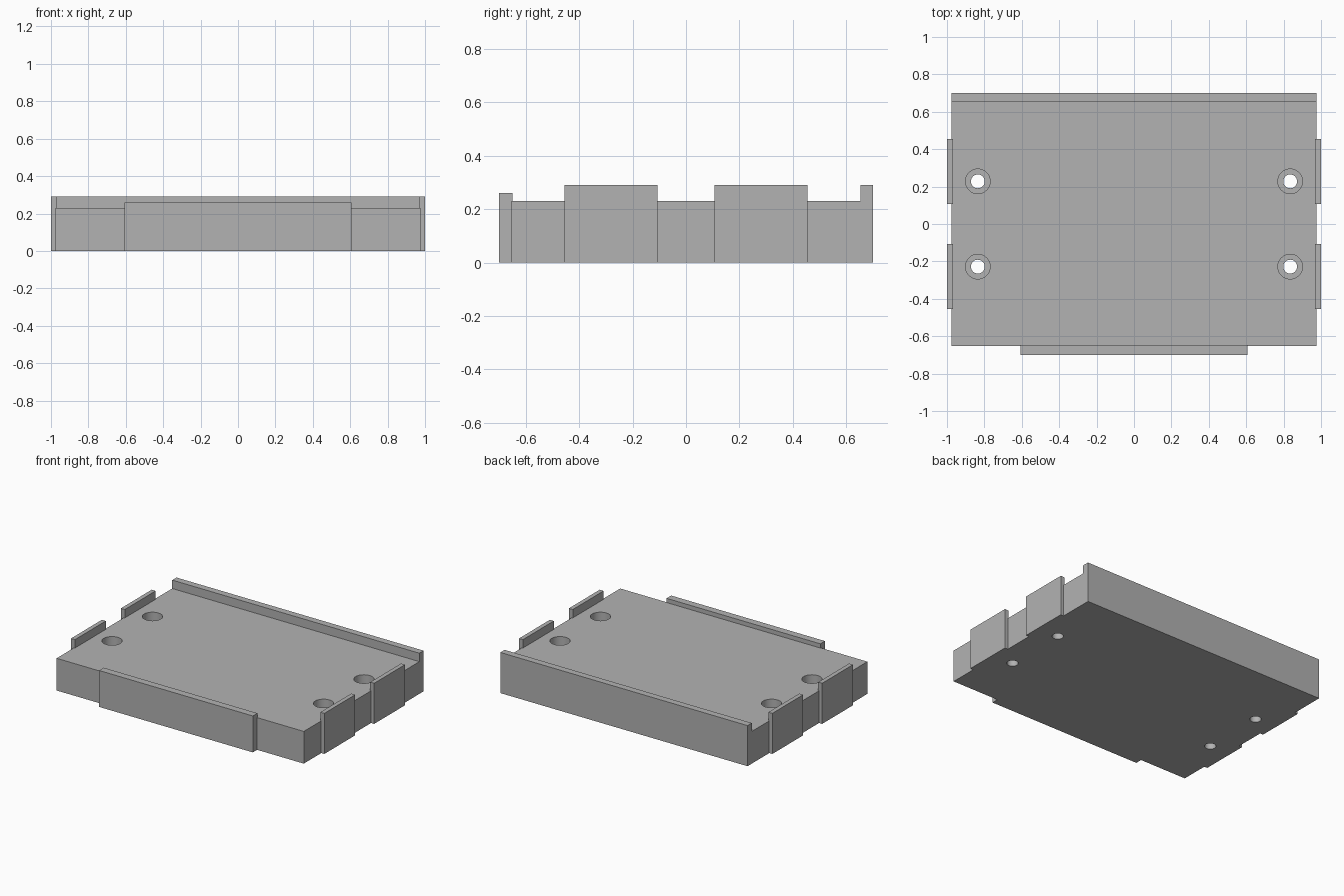
import bpy
import bmesh
import math
from mathutils import Matrix, Vector

cube = bpy.data.objects.get("Cube")
if cube:
    bpy.data.objects.remove(cube, do_unlink=True)

grey = bpy.data.materials.new("plain grey")
grey.use_nodes = True
shade = (0.448, 0.448, 0.448, 1)
grey.diffuse_color = shade
grey.node_tree.nodes["Principled BSDF"].inputs["Base Color"].default_value = shade


def finish(name, bm):
    bmesh.ops.recalc_face_normals(bm, faces=bm.faces)
    mesh = bpy.data.meshes.new(name)
    bm.to_mesh(mesh)
    bm.free()
    mesh.materials.append(grey)
    obj = bpy.data.objects.new(name, mesh)
    bpy.context.collection.objects.link(obj)
    return obj


def box(name, low, high):
    low, high = Vector(low), Vector(high)
    bm = bmesh.new()
    bmesh.ops.create_cube(bm, size=1, matrix=Matrix.Translation((low + high) / 2)
                          @ Matrix.Diagonal((*(high - low), 1)))
    return finish(name, bm)


def extruded_along_x(name, profile, half_width):
    bm = bmesh.new()
    face = bm.faces.new([bm.verts.new((-half_width, y, z)) for y, z in profile])
    new = bmesh.ops.extrude_face_region(bm, geom=[face])["geom"]
    bmesh.ops.translate(bm, vec=(2 * half_width, 0, 0),
                        verts=[v for v in new if isinstance(v, bmesh.types.BMVert)])
    return finish(name, bm)


def lathe(name, profile, x, y, steps=32):
    bm = bmesh.new()
    verts = [bm.verts.new((x + r, y, z)) for r, z in profile]
    edges = [bm.edges.new(pair) for pair in zip(verts, verts[1:])]
    bmesh.ops.spin(bm, geom=verts + edges, cent=(x, y, 0), axis=(0, 0, 1),
                   angle=math.tau, steps=steps)
    bmesh.ops.remove_doubles(bm, verts=bm.verts, dist=0.0001)
    return finish(name, bm)


# Base plate with the raised back lip in one profile
plate = extruded_along_x("base_plate", [(-0.652, 0), (0.7, 0), (0.7, 0.29),
                                        (0.652, 0.29), (0.652, 0.23), (-0.652, 0.23)], 0.976)

# Four counterbored screw holes
bore = [(0, -0.1), (0.037, -0.1), (0.037, 0.1), (0.066, 0.1), (0.066, 0.4), (0, 0.4)]
bpy.context.view_layer.objects.active = plate
for x in (-0.835, 0.835):
    for y in (-0.228, 0.228):
        cutter = lathe("hole_cutter", bore, x, y)
        cutter.hide_render = True
        cut = plate.modifiers.new("screw_hole", 'BOOLEAN')
        cut.operation = 'DIFFERENCE'
        cut.solver = 'EXACT'
        cut.object = cutter
        bpy.ops.object.modifier_apply(modifier=cut.name)
        bpy.data.objects.remove(cutter, do_unlink=True)

# Smooth the hole walls only
bpy.ops.object.select_all(action='DESELECT')
plate.select_set(True)
bpy.ops.object.shade_smooth_by_angle(angle=math.radians(30))

# Front retaining tab
box("front_tab", (-0.607, -0.7, 0), (0.607, -0.648, 0.26))

# Two retaining tabs on each side
for side, sx in (("left", 1), ("right", -1)):
    for end, sy in (("back", 1), ("front", -1)):
        xs = sorted((sx * 0.969, sx))
        ys = sorted((sy * 0.107, sy * 0.455))
        box(f"{side}_{end}_tab", (xs[0], ys[0], 0), (xs[1], ys[1], 0.29))
